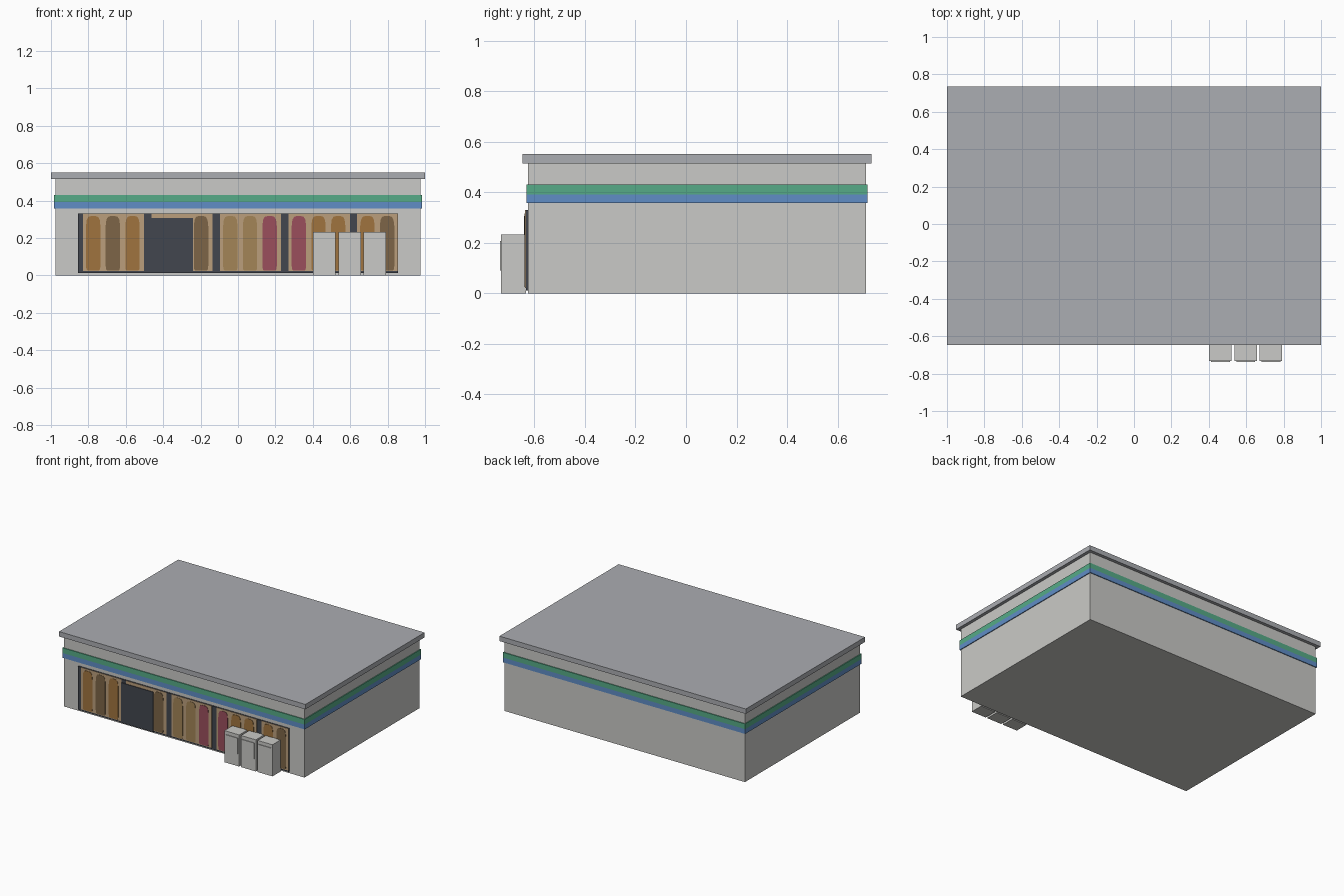
import bpy, bmesh

old = bpy.data.objects.get("Cube")
if old:
    bpy.data.objects.remove(old, do_unlink=True)


def linear(c):
    return c / 12.92 if c <= 0.04045 else ((c + 0.055) / 1.055) ** 2.4


def material(name, code):
    rgb = [linear(int(code[i:i + 2], 16) / 255) for i in (0, 2, 4)]
    m = bpy.data.materials.new(name)
    m.use_nodes = True
    m.diffuse_color = (*rgb, 1)
    m.node_tree.nodes["Principled BSDF"].inputs["Base Color"].default_value = (*rgb, 1)
    return m


wall = material("pale grey wall", "cacac7")
roof = material("roof grey", "abadb2")
green = material("green band", "56ab87")
blue = material("blue band", "608dc6")
dark = material("dark frame", "42464f")
tan = material("tan display", "bb9f7c")
orange = material("orange brown", "a0743f")
brown = material("dark brown", "7d6547")
sand = material("light brown", "a38557")
maroon = material("maroon", "9b4f5c")


def prism(name, outline, y0, y1, mat):
    """Extrude an x-z outline from y0 (front) to y1 (back)."""
    bm = bmesh.new()
    face = bm.faces.new([bm.verts.new((x, y0, z)) for x, z in outline])
    new = bmesh.ops.extrude_face_region(bm, geom=[face])["geom"]
    bmesh.ops.translate(bm, vec=(0, y1 - y0, 0),
                        verts=[g for g in new if isinstance(g, bmesh.types.BMVert)])
    bmesh.ops.recalc_face_normals(bm, faces=bm.faces)
    mesh = bpy.data.meshes.new(name)
    bm.to_mesh(mesh)
    bm.free()
    mesh.materials.append(mat)
    ob = bpy.data.objects.new(name, mesh)
    bpy.context.collection.objects.link(ob)
    return ob


def box(name, x0, x1, y0, y1, z0, z1, mat):
    return prism(name, [(x0, z0), (x1, z0), (x1, z1), (x0, z1)], y0, y1, mat)


# Building shell, bands and roof slab
box("building", -0.977, 0.977, -0.625, 0.712, 0, 0.515, wall)
box("blue_band", -0.983, 0.983, -0.631, 0.718, 0.357, 0.392, blue)
box("green_band", -0.983, 0.983, -0.631, 0.718, 0.392, 0.43, green)
box("roof_slab", -1, 1, -0.647, 0.735, 0.515, 0.551, roof)

# Shopfront backing and entrance door
LEFT, RIGHT = -0.855, 0.855
DOOR_L, DOOR_R, DOOR_TOP = -0.5, -0.24, 0.307
box("shopfront_frame", LEFT, RIGHT, -0.634, -0.625, 0.012, 0.33, dark)
box("entrance_door", DOOR_L, DOOR_R, -0.641, -0.634, 0.014, DOOR_TOP, dark)


# Display bays with garments of rounded shoulders
def garment(x, mat):
    w, z0, z1 = 0.077, 0.026, 0.317
    half = [(0.40, 0), (0.47, 0.02), (0.5, 0.08), (0.5, 0.82), (0.45, 0.93), (0.34, 0.985), (0.15, 1)]
    pts = [(x + a * w, z0 + b * (z1 - z0)) for a, b in half]
    pts += [(2 * x - px, pz) for px, pz in reversed(pts)]
    prism("garment", pts, -0.639, -0.636, mat)


bays = [(orange, brown, orange), (None, None, brown), (sand, sand, maroon),
        (maroon, orange, orange), (orange, brown)]
for i, colours in enumerate(bays):
    x0 = -0.829 + i * 0.3665
    x1 = min(x0 + 0.327, RIGHT)
    box("display_pane", x0, x1, -0.6365, -0.634, 0.022, 0.33, tan)
    for j, mat in enumerate(colours):
        if mat:
            garment(x0 + 0.055 + j * 0.105, mat)

# Row of three cabinets with shallow door plates
for i in range(3):
    x = 0.402 + i * 0.135
    box("cabinet", x, x + 0.12, -0.732, -0.634, 0, 0.232, wall)
    box("cabinet_door", x + 0.01, x + 0.11, -0.737, -0.732, 0.09, 0.207, wall)
